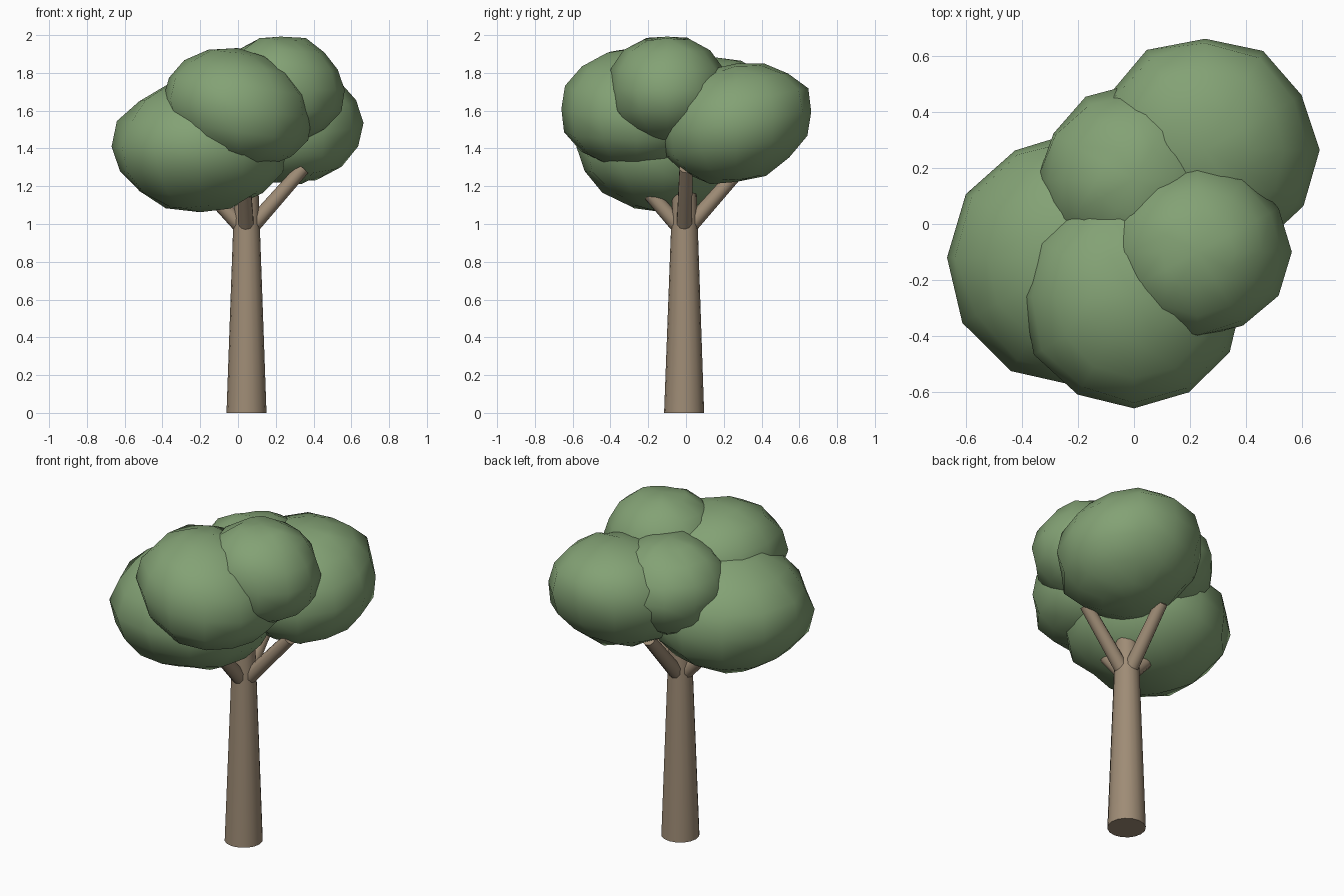
import bpy, bmesh, math, random
from mathutils import Vector, Matrix

if "Cube" in bpy.data.objects:
    bpy.data.objects.remove(bpy.data.objects["Cube"])


def material(name, rgb):
    m = bpy.data.materials.new(name)
    m.diffuse_color = (*rgb, 1)
    m.use_nodes = True
    m.node_tree.nodes["Principled BSDF"].inputs["Base Color"].default_value = m.diffuse_color
    return m


BARK = material("bark brown", (0.345, 0.262, 0.180))
LEAF = material("leaf green", (0.228, 0.360, 0.177))


def finish(bm, name, mat, angle):
    me = bpy.data.meshes.new(name)
    bm.to_mesh(me)
    bm.free()
    me.materials.append(mat)
    ob = bpy.data.objects.new(name, me)
    bpy.context.collection.objects.link(ob)
    bpy.ops.object.select_all(action='DESELECT')
    ob.select_set(True)
    bpy.context.view_layer.objects.active = ob
    bpy.ops.object.shade_smooth_by_angle(angle=math.radians(angle))
    return ob


def limb(name, a, b, r1, r2, sides):
    """Tapered cylinder from point a to point b."""
    a, b = Vector(a), Vector(b)
    d = b - a
    mat = Matrix.Translation((a + b) / 2) @ d.to_track_quat('Z', 'Y').to_matrix().to_4x4()
    bm = bmesh.new()
    bmesh.ops.create_cone(bm, cap_ends=True, segments=sides, radius1=r1,
                          radius2=r2, depth=d.length, matrix=mat)
    finish(bm, name, BARK, 40)


def clump(name, centre, radii, seed, lean=(0, 0)):
    """Lumpy low-poly ellipsoid of leaves; lean is its rise along x and y."""
    rng = random.Random(seed)
    bm = bmesh.new()
    bmesh.ops.create_uvsphere(bm, u_segments=12, v_segments=8, radius=1)
    for v in bm.verts:
        k = rng.uniform(0.98, 1.05)
        p = Vector([c * r * k for c, r in zip(v.co, radii)])
        p.z += lean[0] * p.x + lean[1] * p.y
        v.co = Vector(centre) + p
    finish(bm, name, LEAF, 60)


# Trunk
limb("trunk", (0.045, -0.01, 0), (0.045, -0.008, 1.2), 0.106, 0.063, 16)

# Four branches reaching into the crown
for name, end in (("right", (0.345, 0.0, 1.295)), ("left", (-0.22, -0.01, 1.24)),
                  ("back", (0.045, 0.29, 1.295)), ("front", (0.03, -0.27, 1.25))):
    start = Vector((0.045, -0.01, 0.995))
    flat = Vector(end) - start
    flat.z = 0
    limb("branch_" + name, start + flat.normalized() * 0.035, end, 0.042, 0.036, 10)

# Leaf clumps
clump("leaves_top", (0.227, -0.10, 1.71), (0.332, 0.31, 0.285), 1)
clump("leaves_front", (0.0, -0.26, 1.61), (0.397, 0.398, 0.307), 2, (-0.13, 0))
clump("leaves_left", (-0.20, -0.12, 1.41), (0.46, 0.45, 0.34), 3)
clump("leaves_right", (0.255, 0.265, 1.535), (0.40, 0.395, 0.315), 4, (0, 0.15))
clump("leaves_back", (0.0, 0.16, 1.605), (0.335, 0.33, 0.27), 5)
